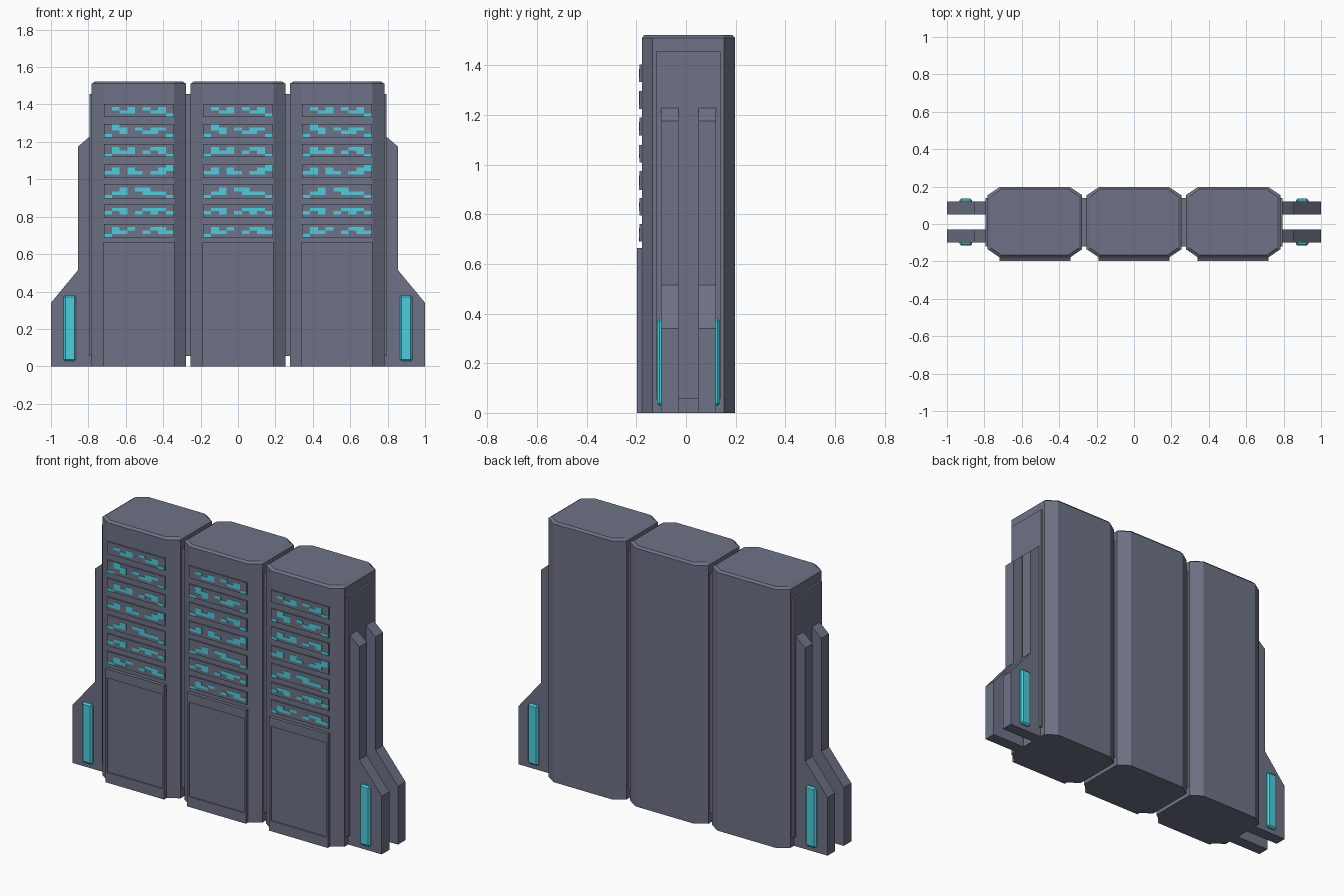
import bpy, bmesh

if "Cube" in bpy.data.objects:
    bpy.data.objects.remove(bpy.data.objects["Cube"])


def material(name, rgb):
    m = bpy.data.materials.new(name)
    m.diffuse_color = (*rgb, 1)
    m.use_nodes = True
    m.node_tree.nodes["Principled BSDF"].inputs["Base Color"].default_value = m.diffuse_color
    return m


GREY = material("slate grey", (0.158, 0.170, 0.238))
CYAN = material("cyan light", (0.07, 0.62, 0.72))


def finish(name, bm, mat):
    bmesh.ops.recalc_face_normals(bm, faces=bm.faces)
    me = bpy.data.meshes.new(name)
    bm.to_mesh(me)
    bm.free()
    me.materials.append(mat)
    ob = bpy.data.objects.new(name, me)
    bpy.context.collection.objects.link(ob)
    return ob


def add_box(bm, x0, x1, y0, y1, z0, z1):
    v = [bm.verts.new((x, y, z)) for z in (z0, z1)
         for x, y in ((x0, y0), (x1, y0), (x1, y1), (x0, y1))]
    for f in ((3, 2, 1, 0), (4, 5, 6, 7), (0, 1, 5, 4),
              (1, 2, 6, 5), (2, 3, 7, 6), (3, 0, 4, 7)):
        bm.faces.new([v[i] for i in f])


def box(name, dims, mat):
    bm = bmesh.new()
    add_box(bm, *dims)
    return finish(name, bm, mat)


def octagon(bm, hx, y0, y1, cx, cy, x, z):
    pts = [(-hx + cx, y0), (hx - cx, y0), (hx, y0 + cy), (hx, y1 - cy),
           (hx - cx, y1), (-hx + cx, y1), (-hx, y1 - cy), (-hx, y0 + cy)]
    return [bm.verts.new((x + a, b, z)) for a, b in pts]


def cabinet(x):
    # chamfered body with a small bevelled rim at the top
    bm = bmesh.new()
    rings = [octagon(bm, 0.253, -0.178, 0.197, 0.064, 0.043, x, 0),
             octagon(bm, 0.253, -0.178, 0.197, 0.064, 0.043, x, 1.511),
             octagon(bm, 0.235, -0.167, 0.187, 0.056, 0.04, x, 1.523)]
    for a, b in zip(rings, rings[1:]):
        for i in range(8):
            j = (i + 1) % 8
            bm.faces.new((a[i], a[j], b[j], b[i]))
    bm.faces.new(rings[0][::-1])
    bm.faces.new(rings[-1])
    finish("cabinet_body", bm, GREY)

    # raised side plates
    for s in (-1, 1):
        a, b = sorted((x + s * 0.245, x + s * 0.2645))
        box("side_plate", (a, b, -0.12, 0.138, 0.056, 1.456), GREY)

    # lower door with a recessed panel
    bm = bmesh.new()
    add_box(bm, x - 0.19, x + 0.19, -0.198, -0.17, 0, 0.665)
    bm.faces.ensure_lookup_table()
    front = bm.faces[2]
    panel = bmesh.ops.extrude_discrete_faces(bm, faces=[front])["faces"][0]
    bmesh.ops.remove_doubles(bm, verts=bm.verts, dist=1e-5)
    panel = min(bm.faces, key=lambda f: f.calc_center_median().y)
    bmesh.ops.inset_individual(bm, faces=[panel], thickness=0.015)
    corners = list(panel.verts)
    for v in corners:
        v.co.z = 0.06 if v.co.z < 0.3 else 0.612
    ret = bmesh.ops.inset_individual(bm, faces=[panel], thickness=0.001)
    for v in panel.verts:
        v.co.y += 0.006
    finish("lower_door", bm, GREY)

    # rack units; each digit is a column of lights, bit 1 = top row
    for (z0, z1), code in zip(BAYS, LIGHTS):
        box("rack_unit", (x - 0.187, x + 0.187, -0.187, -0.17, z0, z1), GREY)
        bm = bmesh.new()
        h = (z1 - z0) / 4
        w = 0.37 / 9
        for c, digit in enumerate(code):
            for r in range(4):
                if int(digit, 16) >> r & 1:
                    xa = x - 0.185 + c * w
                    top = z1 - r * h
                    add_box(bm, xa, xa + w, -0.189, -0.186, top - h, top)
        finish("status_lights", bm, CYAN)


BAYS = [(1.333, 1.403), (1.224, 1.296), (1.118, 1.190), (1.008, 1.080),
        (0.897, 0.975), (0.795, 0.865), (0.690, 0.762)]
LIGHTS = ["02460246c"[:8] + "8", "836024628", "864604268", "460640463",
          "846026448", "426042624", "864204264"]

for cx in (-0.53, 0, 0.53):
    cabinet(cx)

# stepped side fins and their glowing bars, mirrored left and right
FIN = [(0.78, 0), (1, 0), (1, 0.34), (0.855, 0.515), (0.855, 1.175), (0.78, 1.24)]
for s in (-1, 1):
    for y0, y1, face in ((-0.1, -0.03, -0.1), (0.05, 0.12, 0.12)):
        bm = bmesh.new()
        f = bm.faces.new([bm.verts.new((s * px, y0, pz)) for px, pz in FIN])
        ext = bmesh.ops.extrude_face_region(bm, geom=[f])
        for v in ext["geom"]:
            if isinstance(v, bmesh.types.BMVert):
                v.co.y = y1
        finish("side_fin", bm, GREY)
        a, b = sorted((s * 0.866, s * 0.932))
        bar = box("glow_bar", (a, b, face - 0.016, face + 0.016, 0.028, 0.38), CYAN)
        mod = bar.modifiers.new("bevel", "BEVEL")
        mod.width = 0.009
        mod.segments = 1
